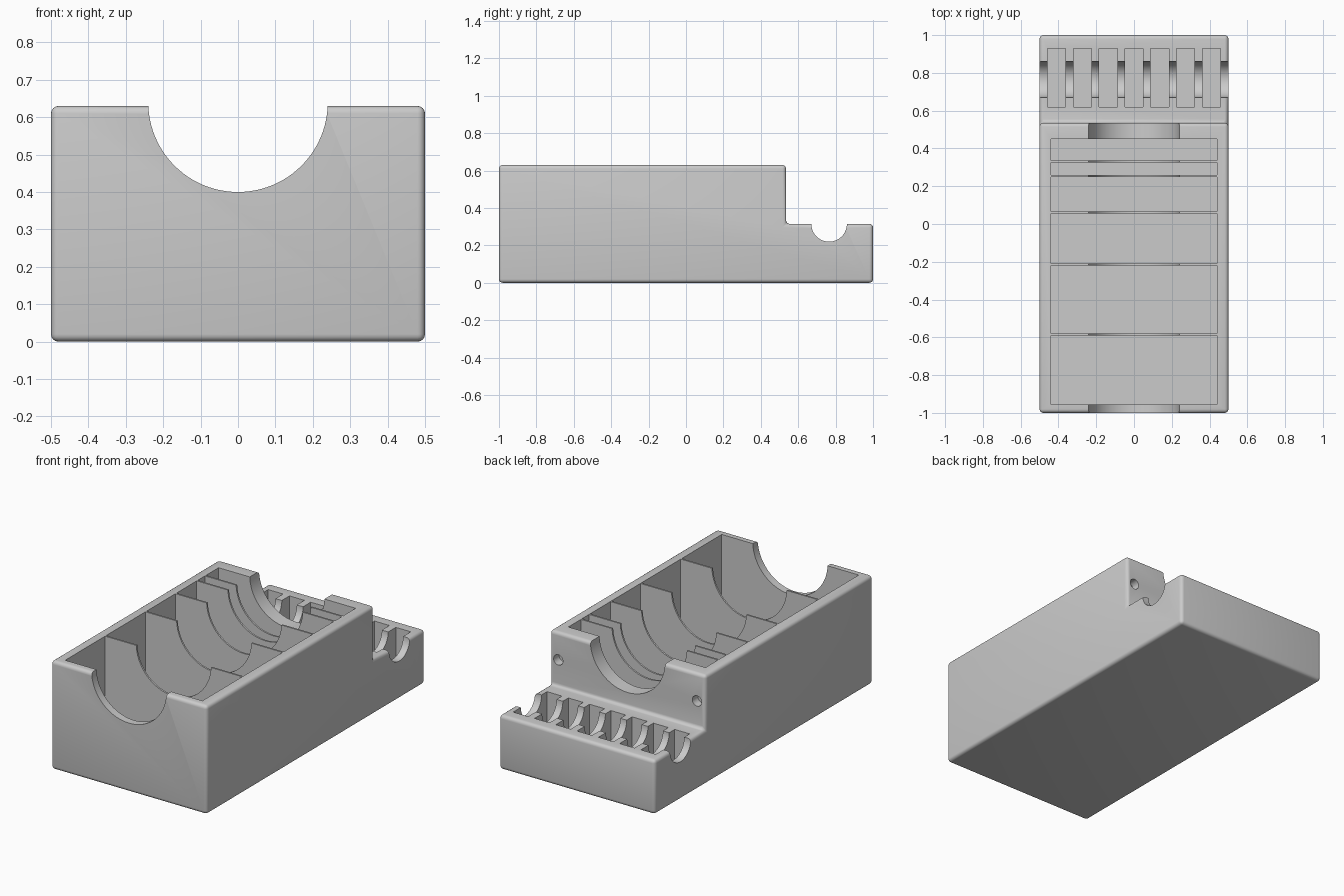
import bpy, bmesh, math

if "Cube" in bpy.data.objects:
    bpy.data.objects.remove(bpy.data.objects["Cube"])

grey = bpy.data.materials.new("plain grey")
grey.diffuse_color = (0.6, 0.6, 0.6, 1)
grey.use_nodes = True
grey.node_tree.nodes["Principled BSDF"].inputs["Base Color"].default_value = grey.diffuse_color


def make_object(name, bm):
    bmesh.ops.recalc_face_normals(bm, faces=bm.faces)
    mesh = bpy.data.meshes.new(name)
    bm.to_mesh(mesh)
    bm.free()
    mesh.materials.append(grey)
    obj = bpy.data.objects.new(name, mesh)
    bpy.context.collection.objects.link(obj)
    return obj


def box(name, x0, x1, y0, y1, z0, z1):
    bm = bmesh.new()
    bmesh.ops.create_cube(bm, size=1)
    for v in bm.verts:
        v.co = ((x0 + x1) / 2 + v.co.x * (x1 - x0),
                (y0 + y1) / 2 + v.co.y * (y1 - y0),
                (z0 + z1) / 2 + v.co.z * (z1 - z0))
    return make_object(name, bm)


def cylinder(name, radius, length, centre, axis, sides=64):
    bm = bmesh.new()
    bmesh.ops.create_cone(bm, cap_ends=True, segments=sides,
                          radius1=radius, radius2=radius, depth=length)
    obj = make_object(name, bm)
    obj.rotation_euler = (math.pi / 2, 0, 0) if axis == 'Y' else (0, math.pi / 2, 0)
    obj.location = centre
    return obj


def apply_modifier(obj, mod):
    bpy.context.view_layer.objects.active = obj
    bpy.ops.object.modifier_apply(modifier=mod.name)


def cut(obj, cutter):
    mod = obj.modifiers.new("cut", 'BOOLEAN')
    mod.operation = 'DIFFERENCE'
    mod.solver = 'EXACT'
    mod.object = cutter
    cutter.hide_render = True
    apply_modifier(obj, mod)
    bpy.data.objects.remove(cutter, do_unlink=True)


# Stepped tray body: side profile swept across the width, then rounded
profile = [(-1, 0), (1, 0), (1, 0.315), (0.535, 0.315), (0.535, 0.63), (-1, 0.63)]
bm = bmesh.new()
face = bm.faces.new([bm.verts.new((-0.5, y, z)) for y, z in profile])
swept = bmesh.ops.extrude_face_region(bm, geom=[face])
for v in swept["geom"]:
    if isinstance(v, bmesh.types.BMVert):
        v.co.x = 0.5
tray = make_object("tray", bm)
bevel = tray.modifiers.new("rounding", 'BEVEL')
bevel.width = 0.02
bevel.segments = 4
bevel.limit_method = 'ANGLE'
apply_modifier(tray, bevel)

# Card compartments separated by thin dividers
for y0, y1 in [(-0.955, -0.59), (-0.58, -0.22), (-0.21, 0.055),
               (0.065, 0.25), (0.26, 0.325), (0.335, 0.45)]:
    cut(tray, box("compartment", -0.44, 0.44, y0, y1, 0.05, 0.8))

# Finger channel along the compartments
cut(tray, cylinder("finger_channel", 0.24, 2.4, (0, -0.4, 0.64), 'Y', 96))

# Token slots on the lower step, crossed by a small channel
for i in range(-3, 4):
    cx = i * 0.1365
    cut(tray, box("token_slot", cx - 0.048, cx + 0.048, 0.62, 0.93, 0.05, 0.5))
cut(tray, cylinder("token_channel", 0.095, 1.4, (0, 0.765, 0.315), 'X'))

# Round sockets in the step wall
for side in (-1, 1):
    cut(tray, cylinder("socket", 0.03, 0.1, (side * 0.445, 0.535, 0.47), 'Y', 32))

# Smooth rounding with crisp cut edges
bpy.ops.object.select_all(action='DESELECT')
tray.select_set(True)
bpy.context.view_layer.objects.active = tray
bpy.ops.object.shade_smooth_by_angle(angle=math.radians(30))
